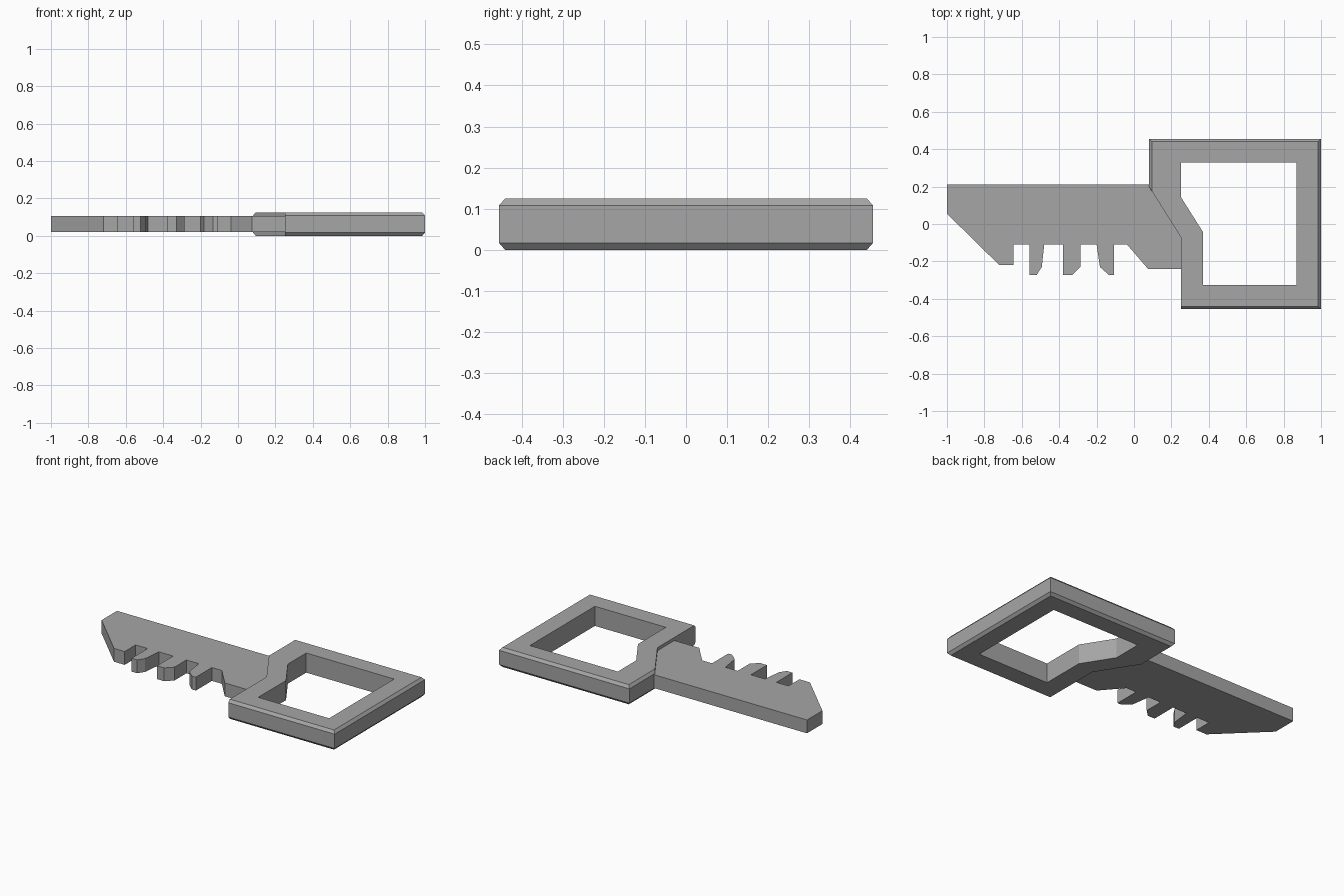
import bpy
import bmesh

cube = bpy.data.objects.get("Cube")
if cube:
    bpy.data.objects.remove(cube, do_unlink=True)

# Single plain metal colour
metal = bpy.data.materials.new("grey_metal")
metal.use_nodes = True
grey = (0.38, 0.38, 0.38, 1)
metal.diffuse_color = grey
metal.node_tree.nodes["Principled BSDF"].inputs["Base Color"].default_value = grey


def finish(name, bm):
    bmesh.ops.recalc_face_normals(bm, faces=bm.faces)
    mesh = bpy.data.meshes.new(name)
    bm.to_mesh(mesh)
    bm.free()
    mesh.materials.append(metal)
    obj = bpy.data.objects.new(name, mesh)
    bpy.context.collection.objects.link(obj)
    return obj


def ring(bm, outline, z):
    return [bm.verts.new((x, y, z)) for x, y in outline]


def bridge(bm, a, b):
    n = len(a)
    for i in range(n):
        j = (i + 1) % n
        bm.faces.new((a[i], a[j], b[j], b[i]))


# Bow: a notched frame with chamfered outer edges
outer = [(0.08, 0.455), (1, 0.455), (1, -0.455), (0.25, -0.455), (0.25, -0.07), (0.08, 0.2)]
rim = [(0.095, 0.44), (0.985, 0.44), (0.985, -0.44), (0.25, -0.44), (0.25, -0.07), (0.095, 0.176)]
hole = [(0.25, 0.33), (0.87, 0.33), (0.87, -0.325), (0.37, -0.325), (0.37, -0.045), (0.25, 0.145)]
top, chamfer = 0.125, 0.017
bm = bmesh.new()
loops = [ring(bm, o, z) for o, z in (
    (hole, 0), (rim, 0), (outer, chamfer),
    (outer, top - chamfer), (rim, top), (hole, top))]
for i, loop in enumerate(loops):
    bridge(bm, loop, loops[(i + 1) % len(loops)])
bmesh.ops.remove_doubles(bm, verts=bm.verts, dist=0.0001)
finish("bow", bm)

# Blade: flat toothed plate whose end is buried in the bow
root = -0.11
tip = [(-1, 0.21), (-1, 0.055), (-0.72, -0.22), (-0.645, -0.22), (-0.645, root)]
teeth = [
    (-0.56, root), (-0.56, -0.272), (-0.52, -0.272), (-0.493, -0.23), (-0.48, root),
    (-0.38, root), (-0.38, -0.272), (-0.33, -0.272), (-0.287, -0.23), (-0.287, root),
    (-0.2, root), (-0.182, -0.23), (-0.135, -0.272), (-0.107, -0.272), (-0.107, root)]
heel = [(-0.037, root), (0.075, -0.24), (0.3, -0.24), (0.3, -0.06), (0.13, 0.21)]
bm = bmesh.new()
low = ring(bm, tip + teeth + heel, 0.02)
high = ring(bm, tip + teeth + heel, 0.105)
bridge(bm, low, high)
bm.faces.new(low)
bm.faces.new(high)
finish("blade", bm)
